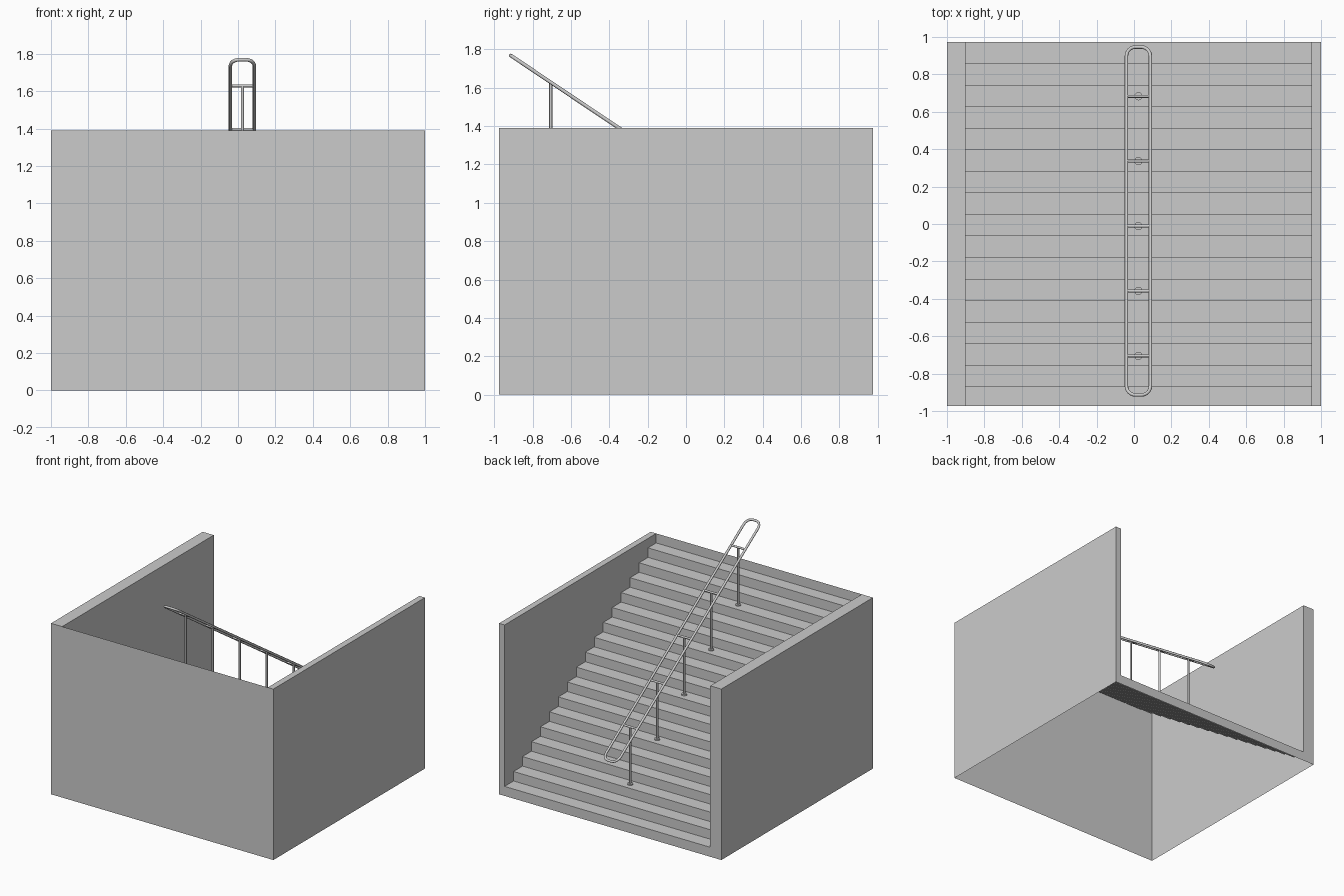
import bpy, bmesh, math
from mathutils import Vector

if "Cube" in bpy.data.objects:
    bpy.data.objects.remove(bpy.data.objects["Cube"])

XL, XR = -1.0, 1.0            # outer side faces
IL, IR = -0.90, 0.95          # inner wall faces
Y, H = 0.974, 1.39
N = 17
RISE, RUN = H / (N + 1), 0.1152


def mesh_object(name, bm):
    me = bpy.data.meshes.new(name)
    bm.to_mesh(me)
    bm.free()
    ob = bpy.data.objects.new(name, me)
    bpy.context.collection.objects.link(ob)
    return ob


# Stairwell: open-bottomed shell of outer walls, wall tops and a folded stair sheet
bm = bmesh.new()


def face(*pts):
    bm.faces.new([bm.verts.new(p) for p in pts])


face((XL, -Y, 0), (XR, -Y, 0), (XR, -Y, H), (XL, -Y, H))
face((XR, -Y, 0), (XR, Y, 0), (XR, Y, H), (XR, -Y, H))
face((XL, Y, 0), (XL, -Y, 0), (XL, -Y, H), (XL, Y, H))
for a, b in ((XL, IL), (IR, XR)):
    face((a, -Y, H), (b, -Y, H), (b, Y, H), (a, Y, H))      # wall top
    face((b, Y, 0), (a, Y, 0), (a, Y, H), (b, Y, H))        # back end
for i in range(N):
    y0 = Y - i * RUN
    y1 = -Y if i == N - 1 else y0 - RUN
    z0, z1 = i * RISE, (i + 1) * RISE
    face((IR, y0, z0), (IL, y0, z0), (IL, y0, z1), (IR, y0, z1))    # riser
    face((IL, y1, z1), (IR, y1, z1), (IR, y0, z1), (IL, y0, z1))    # tread
    face((IL, y1, z1), (IL, y0, z1), (IL, y0, H), (IL, y1, H))      # inner walls
    face((IR, y0, z1), (IR, y1, z1), (IR, y1, H), (IR, y0, H))
bmesh.ops.remove_doubles(bm, verts=bm.verts, dist=1e-5)
mesh_object("stairwell", bm)

# Handrail: rounded loop lying parallel to the stair slope
CX, HW, R = 0.0235, 0.064, 0.048
Y0, Y1 = -0.914, 0.946


def rail_z(y):
    return 1.628 - 0.67 * (y + 0.705)


path = []
for cx, cy, start in ((CX + HW - R, Y1 - R, 0), (CX - HW + R, Y1 - R, 90),
                      (CX - HW + R, Y0 + R, 180), (CX + HW - R, Y0 + R, 270)):
    for k in range(7):
        t = math.radians(start + 15 * k)
        y = cy + R * math.sin(t)
        path.append((cx + R * math.cos(t), y, rail_z(y), 1))
cu = bpy.data.curves.new("handrail_loop", 'CURVE')
cu.dimensions = '3D'
cu.bevel_depth = 0.0095
cu.bevel_resolution = 2
sp = cu.splines.new('POLY')
sp.points.add(len(path) - 1)
for p, co in zip(sp.points, path):
    p.co = co
sp.use_cyclic_u = True
bpy.context.collection.objects.link(bpy.data.objects.new("handrail_loop", cu))


def rod(name, a, b, r, sides=12):
    a, b = Vector(a), Vector(b)
    bm = bmesh.new()
    bmesh.ops.create_cone(bm, cap_ends=True, segments=sides, radius1=r,
                          radius2=r, depth=(b - a).length)
    for f in bm.faces:
        f.smooth = len(f.verts) == 4
    for e in bm.edges:
        e.smooth = e.calc_face_angle(0) < 0.7
    ob = mesh_object(name, bm)
    ob.location = (a + b) / 2
    ob.rotation_euler = (b - a).to_track_quat('Z', 'Y').to_euler()


# Posts with floor flanges and crossbars, one every third tread
for j in range(5):
    y = 0.683 - j * 0.347
    floor = (int((Y - y) / RUN) + 1) * RISE
    z = rail_z(y)
    rod("post", (CX, y, floor), (CX, y, z), 0.008)
    rod("post_flange", (CX, y, floor), (CX, y, floor + 0.009), 0.022)
    rod("crossbar", (CX - HW, y, z), (CX + HW, y, z), 0.008)
